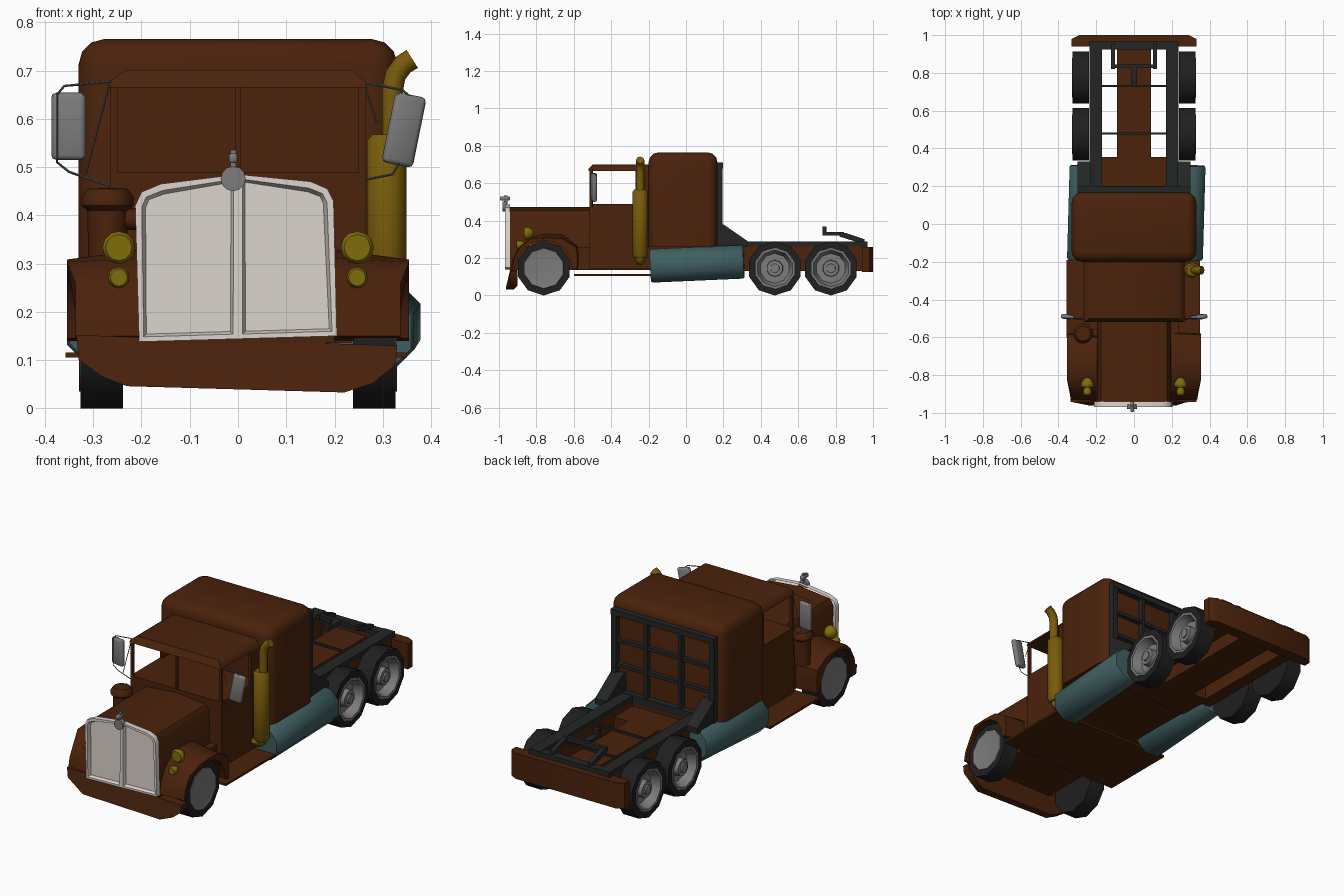
import bpy, bmesh, math
from mathutils import Vector, Matrix

if "Cube" in bpy.data.objects:
    bpy.data.objects.remove(bpy.data.objects["Cube"])


def material(name, r, g, b):
    m = bpy.data.materials.new(name)
    m.use_nodes = True
    m.diffuse_color = (r, g, b, 1)
    m.node_tree.nodes["Principled BSDF"].inputs["Base Color"].default_value = (r, g, b, 1)
    return m


BROWN = material("brown paint", 0.07, 0.016, 0.0035)
BLACK = material("black steel", 0.017, 0.018, 0.018)
RUBBER = material("tyre rubber", 0.014, 0.014, 0.014)
GREY = material("grey metal", 0.2, 0.2, 0.2)
WIRE = material("dark wire", 0.1, 0.11, 0.12)
YELLOW = material("lamp yellow", 0.21, 0.155, 0.003)
BRASS = material("exhaust brass", 0.19, 0.105, 0.003)
TEAL = material("teal tank", 0.05, 0.115, 0.12)
WHITE = material("pale frame", 0.72, 0.66, 0.62)
PANEL = material("grille panel", 0.62, 0.53, 0.48)


def finish(name, bm, *mats):
    bmesh.ops.recalc_face_normals(bm, faces=bm.faces)
    mesh = bpy.data.meshes.new(name)
    bm.to_mesh(mesh)
    bm.free()
    return link(name, mesh, *mats)


def link(name, mesh, *mats):
    ob = bpy.data.objects.new(name, mesh)
    mesh.materials.clear()
    for m in mats:
        mesh.materials.append(m)
    bpy.context.collection.objects.link(ob)
    return ob


def box(name, lo, hi, mat, bevel=0, segments=2, roll=0, yaw=0, flat_base=False):
    lo, hi = Vector(lo), Vector(hi)
    bm = bmesh.new()
    bmesh.ops.create_cube(bm, size=1)
    bmesh.ops.scale(bm, vec=hi - lo, verts=bm.verts)
    if bevel:
        edges = [e for e in bm.edges if not flat_base or max(v.co.z for v in e.verts) > 0]
        bmesh.ops.bevel(bm, geom=edges, offset=bevel, segments=segments,
                        profile=0.5, affect='EDGES')
    turn = Matrix.Rotation(roll, 3, 'Y') @ Matrix.Rotation(yaw, 3, 'Z')
    bmesh.ops.rotate(bm, matrix=turn, verts=bm.verts)
    bmesh.ops.translate(bm, vec=(lo + hi) / 2, verts=bm.verts)
    return finish(name, bm, mat)


def prism(name, pts, axis, a, b, mat, shape=None):
    """Extrude a 2D outline along an axis; shape() can move each finished vertex."""
    def place(p, t):
        return {'x': (t, *p), 'y': (p[0], t, p[1]), 'z': (*p, t)}[axis]
    bm = bmesh.new()
    face = bm.faces.new([bm.verts.new(place(p, a)) for p in pts])
    ext = bmesh.ops.extrude_face_region(bm, geom=[face], use_keep_orig=True)
    moved = [g for g in ext["geom"] if isinstance(g, bmesh.types.BMVert)]
    bmesh.ops.translate(bm, vec=place((0, 0), b - a), verts=moved)
    if shape:
        for v in bm.verts:
            shape(v.co)
    return finish(name, bm, mat)


def lathe(name, profile, centre, direction, mat, sides=12, phase=0.0):
    """Turn (radius, offset) points about a direction through the centre."""
    bm = bmesh.new()
    q = Vector(direction).to_track_quat('Z', 'Y')
    rings = []
    for r, h in profile:
        angles = [math.pi / 2 + phase + math.tau * k / sides for k in range(sides)]
        rings.append([bm.verts.new(q @ Vector((r * math.cos(t), r * math.sin(t), h))
                                   + Vector(centre)) for t in angles])
    for lower, upper in zip(rings, rings[1:]):
        for k in range(sides):
            j = (k + 1) % sides
            bm.faces.new((lower[k], lower[j], upper[j], upper[k]))
    bmesh.ops.remove_doubles(bm, verts=bm.verts, dist=0.0001)
    return finish(name, bm, mat)


def tube(name, pts, radius, mat, res=2):
    cu = bpy.data.curves.new(name, 'CURVE')
    cu.dimensions = '3D'
    cu.bevel_depth, cu.bevel_resolution, cu.use_fill_caps = radius, res, True
    sp = cu.splines.new('POLY')
    sp.points.add(len(pts) - 1)
    for p, co in zip(sp.points, pts):
        p.co = (*co, 1)
    tmp = bpy.data.objects.new(name + " path", cu)
    mesh = bpy.data.meshes.new_from_object(tmp)
    bpy.data.objects.remove(tmp)
    return link(name, mesh, mat)


# Cab, roof and sleeper
box("sleeper", (-0.33, -0.2, 0.26), (0.33, 0.168, 0.765), BROWN, 0.052, 3, flat_base=True)
box("cab_lower", (-0.265, -0.515, 0.145), (0.265, -0.19, 0.49), BROWN)
box("cab_back_wall", (-0.265, -0.21, 0.48), (0.265, -0.19, 0.67), BROWN)
prism("cab_roof", [(-0.268, 0.665), (0.268, 0.665), (0.262, 0.68), (0.235, 0.7), (-0.235, 0.7),
                   (-0.262, 0.68)], 'y', -0.52, -0.19, BROWN,
      lambda c: setattr(c, "y", c.y + 0.02) if c.z > 0.69 and c.y < -0.5 else None)
box("windscreen_divider", (-0.005, -0.512, 0.485), (0.005, -0.5, 0.67), BROWN)
for s, side in ((1, "left"), (-1, "right")):
    for label, y0, y1 in (("front", -0.515, -0.503), ("rear", -0.27, -0.2)):
        prism(f"{side}_{label}_pillar", [(s * 0.265, y0), (s * 0.25, y0), (s * 0.25, y1),
                                         (s * 0.265, y1)], 'z', 0.485, 0.67, BROWN)

# Hood, floor and step
prism("hood", [(-0.2, 0.135), (0.2, 0.135), (0.192, 0.43), (0.175, 0.455), (0, 0.472),
               (-0.175, 0.455), (-0.192, 0.43)], 'y', -0.945, -0.5, BROWN)
box("chassis_floor", (-0.235, -0.58, 0.135), (0.235, 0.2, 0.26), BROWN)
box("step_plate", (-0.357, -0.6, 0.105), (0.35, -0.19, 0.116), BROWN)

# Grille: two inset panes inside a pale frame
bm = bmesh.new()
left = [(-0.205, 0.138), (0, 0.144), (0, 0.485), (-0.16, 0.465), (-0.2, 0.448), (-0.213, 0.42)]
right = [(0, 0.144), (0.205, 0.15), (0.198, 0.43), (0.185, 0.455), (0.15, 0.47), (0, 0.485)]
for half in (left, right):
    bm.faces.new([bm.verts.new((x, -0.968, z)) for x, z in half])
bmesh.ops.remove_doubles(bm, verts=bm.verts, dist=0.0001)
panes = bm.faces[:]
bmesh.ops.inset_individual(bm, faces=panes, thickness=0.014)
bmesh.ops.inset_individual(bm, faces=panes, thickness=0.008, depth=0)
for f in panes:
    f.material_index = 1
    bmesh.ops.translate(bm, vec=(0, 0.018, 0), verts=f.verts)
rim = [e for e in bm.edges if e.is_boundary]
ext = bmesh.ops.extrude_edge_only(bm, edges=rim)
bmesh.ops.translate(bm, vec=(0, 0.028, 0),
                    verts=[g for g in ext["geom"] if isinstance(g, bmesh.types.BMVert)])
finish("grille", bm, WHITE, PANEL)

# Hood ornament
lathe("ornament_disc", [(0, -0.012), (0.026, -0.012), (0.026, 0.012), (0, 0.012)],
      (-0.01, -0.968, 0.476), (0, 1, 0), GREY)
box("ornament_post", (-0.016, -0.972, 0.49), (-0.004, -0.955, 0.535), GREY)
box("ornament_wing", (-0.019, -0.995, 0.508), (-0.001, -0.94, 0.528), GREY, 0.004, 1)


# Bumpers
def sweep(c):
    if abs(c.x) > 0.27:
        c.y += 0.02


prism("front_bumper", [(-0.335, 0.152), (-0.33, 0.1), (-0.28, 0.065), (-0.23, 0.046),
                       (0.22, 0.033), (0.28, 0.052), (0.325, 0.09), (0.33, 0.13)],
      'y', -0.962, -0.92, BROWN, sweep)
prism("rear_bumper", [(-0.33, 0.94), (0.33, 0.94), (0.33, 0.98), (0.29, 1), (-0.29, 1),
                      (-0.33, 0.98)], 'z', 0.125, 0.26, BROWN)


# Fenders: arches over the front wheels, drawn in at the outer face
def arch_taper(c):
    if abs(c.x) > 0.3:
        c.y = -0.76 + (c.y + 0.76) * 0.96
        c.z = 0.14 + (c.z - 0.14) * 0.95
        if c.z > 0.306:
            c.z -= 0.012
        if c.y < -0.85:
            c.x *= 0.95


outer = [(-0.935, 0.15), (-0.925, 0.2), (-0.89, 0.265), (-0.83, 0.312), (-0.75, 0.33),
         (-0.66, 0.325), (-0.58, 0.265), (-0.572, 0.21), (-0.575, 0.14)]
inner = [(-0.76 + 0.158 * math.cos(t * math.pi / 8), 0.146 + 0.158 * math.sin(t * math.pi / 8))
         for t in range(9)]
for s, side in ((1, "left"), (-1, "right")):
    prism(side + "_fender", outer + inner, 'x', s * 0.19, s * 0.354, BROWN, arch_taper)

    # Headlamps and marker lamps
    for part, r, y, z in (("headlamp", 0.034, -0.865, 0.333), ("marker_lamp", 0.022, -0.905, 0.271)):
        lathe(f"{side}_{part}", [(0, 0), (r * 0.8, 0), (r, 0.008), (r, 0.02), (r * 0.6, 0.045),
                                 (0, 0.055)], (s * 0.247, y, z), (0, 1, 0), YELLOW)
    box(side + "_lamp_stalk", (s * 0.247 - 0.008, -0.84, 0.24), (s * 0.247 + 0.008, -0.825, 0.32), YELLOW)

    # Wheels
    for label, y in (("front", -0.76), ("middle", 0.475), ("rear", 0.775)):
        centre = (s * 0.238, y, 0.145)
        lathe(f"{side}_{label}_tyre", [(0, 0), (0.145, 0), (0.145, 0.088), (0.11, 0.088),
                                       (0.1, 0.045)], centre, (s, 0, 0), RUBBER, 10)
        if label == "front":
            hub = [(0.112, 0.08), (0.108, 0.09), (0.09, 0.086), (0, 0.09)]
        else:
            hub = [(0.112, 0.08), (0.11, 0.091), (0.098, 0.091), (0.08, 0.045), (0.045, 0.045),
                   (0.043, 0.078), (0.025, 0.078), (0.024, 0.086), (0, 0.086)]
        lathe(f"{side}_{label}_hub", hub, centre, (s, 0, 0), GREY, 10)

    # Frame rails with black tops
    rail = [(s * 0.17, 0.19), (s * 0.235, 0.19), (s * 0.235, 0.97), (s * 0.17, 0.97)]
    prism(side + "_rail", rail, 'z', 0.13, 0.262, BROWN)
    prism(side + "_rail_top", rail, 'z', 0.262, 0.288, BLACK)
    # Rack brace
    prism(side + "_rack_brace", [(0.17, 0.26), (0.33, 0.26), (0.33, 0.29), (0.2, 0.38),
                                 (0.17, 0.38)], 'x', s * 0.23, s * 0.298, BLACK)

# Fuel tanks
for side, x, z in (("left", 0.275, 0.158), ("right", -0.265, 0.168)):
    lathe(side + "_tank", [(0, 0), (0.09, 0), (0.097, 0.01), (0.097, 0.49), (0.09, 0.5), (0, 0.5)],
          (x, -0.19, z), (0.014, 0.5, 0.022), TEAL, 8, math.pi / 8)

# Rear deck between the rails
box("front_deck", (-0.18, 0.17, 0.13), (0.18, 0.355, 0.235), BROWN)
box("centre_spine", (-0.09, 0.33, 0.13), (0.09, 0.95, 0.235), BROWN)
for label, y in (("middle", 0.48), ("rear", 0.73)):
    box(label + "_cross_rod", (-0.18, y - 0.005, 0.235), (0.18, y + 0.005, 0.245), BLACK)
box("end_crossmember", (-0.17, 0.925, 0.262), (0.17, 0.97, 0.285), BLACK)

# Trailer coupling
for s, side in ((1, "left"), (-1, "right")):
    prism(side + "_coupling_arm", [(0.82, 0.335), (0.85, 0.335), (0.955, 0.3), (0.955, 0.28),
                                   (0.9, 0.29), (0.82, 0.315)], 'x', s * 0.1, s * 0.122, BLACK)
box("coupling_bar", (-0.122, 0.825, 0.315), (0.122, 0.845, 0.338), BLACK)
box("coupling_tongue", (-0.017, 0.735, 0.32), (0.017, 0.83, 0.34), BLACK)
box("coupling_pin", (-0.017, 0.73, 0.32), (0.017, 0.752, 0.368), BLACK)

# Rack behind the sleeper
box("rack_foot", (-0.3, 0.165, 0.25), (0.3, 0.2, 0.29), BLACK)
box("rack_top", (-0.3, 0.165, 0.68), (0.3, 0.198, 0.71), BLACK)
for i, x in enumerate((-0.285, -0.1, 0.1, 0.285)):
    w = 0.015 if abs(x) > 0.2 else 0.009
    box(f"rack_upright_{i}", (x - w, 0.165, 0.27), (x + w, 0.196, 0.7), BLACK)
for i, z in enumerate((0.42, 0.55)):
    box(f"rack_crossbar_{i}", (-0.29, 0.165, z - 0.009), (0.29, 0.19, z + 0.009), BLACK)

# Exhaust stack on the left
lathe("muffler", [(0, 0.2), (0.03, 0.2), (0.041, 0.215), (0.041, 0.555), (0.03, 0.567), (0, 0.567)],
      (0.308, -0.245, 0), (0, 0, 1), BRASS)
tube("exhaust_pipe", [(0.32, -0.245, 0.55), (0.32, -0.245, 0.66), (0.326, -0.245, 0.69),
                      (0.342, -0.245, 0.712), (0.361, -0.245, 0.724)], 0.022, BRASS)
tube("exhaust_elbow", [(0.308, -0.245, 0.22), (0.308, -0.245, 0.195), (0.295, -0.245, 0.185),
                       (0.25, -0.245, 0.185)], 0.024, BRASS)

# Air cleaner on the right
lathe("air_cleaner", [(0, 0.28), (0.04, 0.28), (0.042, 0.41), (0.054, 0.42), (0.054, 0.438),
                      (0.04, 0.455), (0, 0.457)], (-0.27, -0.58, 0), (0, 0, 1), BROWN)
tube("air_cleaner_pipe", [(-0.27, -0.58, 0.392), (-0.18, -0.58, 0.392)], 0.022, BROWN)

# Mirrors and their wire brackets
box("right_mirror", (-0.387, -0.505, 0.515), (-0.315, -0.48, 0.654), GREY, 0.01, 2, 0, -0.2)
box("left_mirror", (0.311, -0.505, 0.503), (0.377, -0.48, 0.651), GREY, 0.01, 2, 0.2, 0.2)
brackets = {
    "right": [(-0.265, 0.677), (-0.36, 0.668), (-0.375, 0.65), (-0.375, 0.51), (-0.35, 0.49),
              (-0.265, 0.46)],
    "left": [(0.26, 0.675), (0.34, 0.66), (0.358, 0.645), (0.335, 0.51), (0.32, 0.485),
             (0.26, 0.473)]}
for side, pts in brackets.items():
    tube(side + "_mirror_bracket", [(x, -0.5, z) for x, z in pts], 0.0025, WIRE, 0)
    stay = [pts[0], (pts[4][0] * 0.9, 0.487 if side == "right" else 0.59)]
    tube(side + "_mirror_stay", [(x, -0.505, z) for x, z in stay], 0.002, WIRE, 0)

# Soft shading on shallow angles only
bpy.ops.object.select_all(action='DESELECT')
for ob in bpy.context.collection.objects:
    if ob.type == 'MESH':
        ob.select_set(True)
        bpy.context.view_layer.objects.active = ob
bpy.ops.object.shade_smooth_by_angle(angle=math.radians(46))
